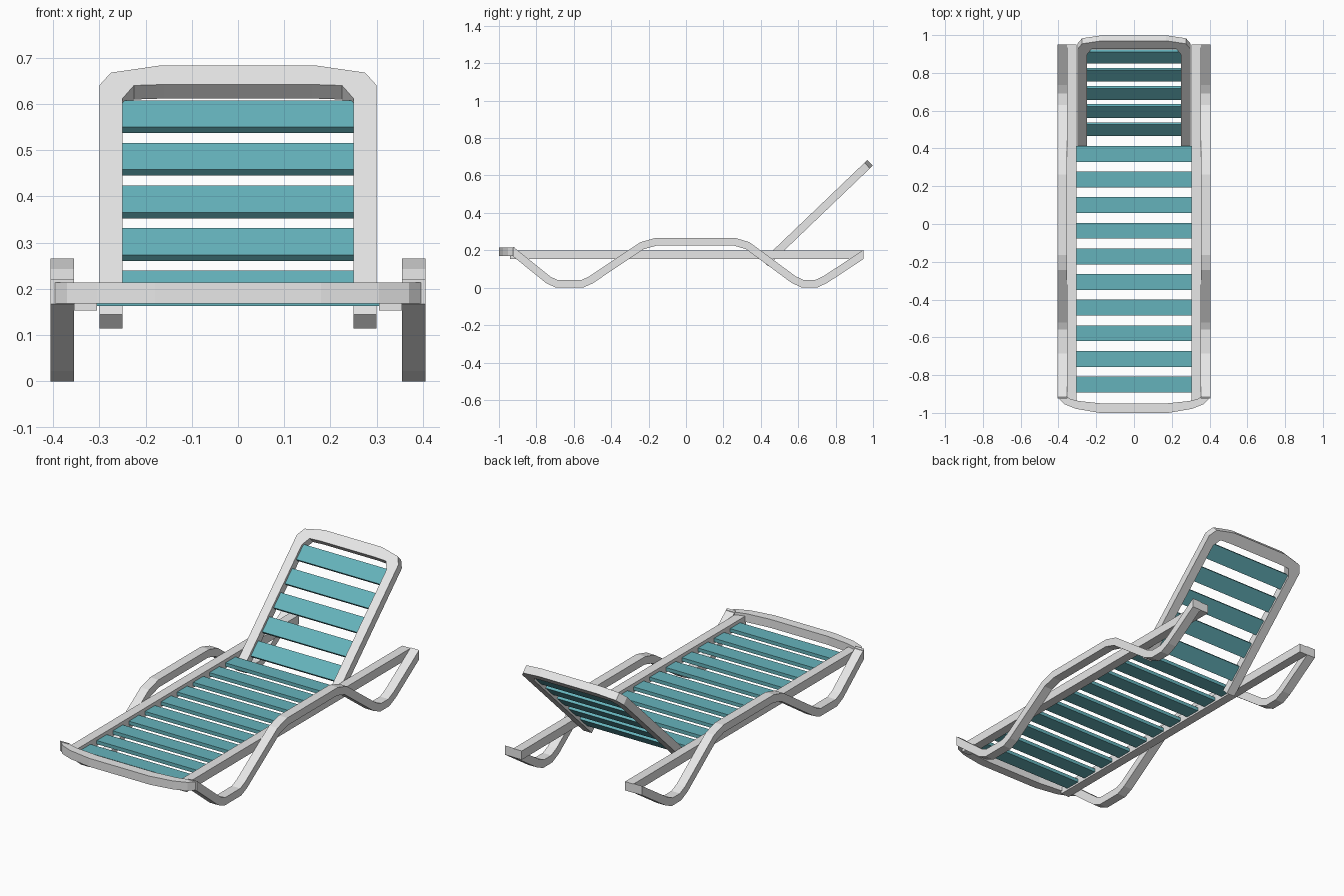
import bpy, bmesh, math
from mathutils import Vector

if "Cube" in bpy.data.objects:
    bpy.data.objects.remove(bpy.data.objects["Cube"])


def material(name, rgb):
    m = bpy.data.materials.new(name)
    m.diffuse_color = (*rgb, 1)
    m.use_nodes = True
    m.node_tree.nodes["Principled BSDF"].inputs["Base Color"].default_value = m.diffuse_color
    return m


GREY = material("light grey frame", (0.8, 0.8, 0.8))
TEAL = material("teal slats", (0.13, 0.45, 0.50))


def strip(name, edge_a, edge_b, lo, hi, place, mat):
    """Solid band between two matching 2D edges, extruded lo..hi, placed in 3D."""
    bm = bmesh.new()
    rings = []
    for a, b in zip(edge_a, edge_b):
        corners = [(a, lo), (b, lo), (b, hi), (a, hi)]
        rings.append([bm.verts.new(place(p[0], p[1], d)) for p, d in corners])
    for r, s in zip(rings, rings[1:]):
        for i in range(4):
            j = (i + 1) % 4
            bm.faces.new((r[i], r[j], s[j], s[i]))
    bm.faces.new(rings[0])
    bm.faces.new(rings[-1])
    bmesh.ops.recalc_face_normals(bm, faces=bm.faces)
    mesh = bpy.data.meshes.new(name)
    bm.to_mesh(mesh)
    bm.free()
    mesh.materials.append(mat)
    ob = bpy.data.objects.new(name, mesh)
    bpy.context.collection.objects.link(ob)
    return ob


def offset(path, dist):
    """Mitred offset of a 2D path, with vertical cuts at both ends."""
    pts = [Vector(p) for p in path]
    out = []
    for i, p in enumerate(pts):
        d0 = (p - pts[i - 1]).normalized() if i else None
        d1 = (pts[i + 1] - p).normalized() if i < len(pts) - 1 else None
        if d0 is None or d1 is None:
            d = d0 or d1
            out.append(p + Vector((0, dist / d.x)))
        else:
            n0, n1 = Vector((-d0.y, d0.x)), Vector((-d1.y, d1.x))
            m = (n0 + n1).normalized()
            out.append(p + m * (dist / m.dot(n0)))
    return out


def mirrored(half):
    """Left-to-right path from the points of its right half (outside first)."""
    return [(-x, y) for x, y in half] + [(x, y) for x, y in reversed(half)]


def flat(x, y, d):
    return (x, y, d)


# Bent side legs and straight side rails
LEG = [(-0.925, 0.193), (-0.735, 0.04), (-0.69, 0.02), (-0.555, 0.02),
       (-0.51, 0.04), (-0.235, 0.224), (-0.16, 0.245), (0.26, 0.245),
       (0.33, 0.224), (0.575, 0.043), (0.625, 0.02), (0.695, 0.02),
       (0.745, 0.043), (0.95, 0.178)]
for side, s in (("left", -1), ("right", 1)):
    strip(side + "_leg", offset(LEG, 0.021), offset(LEG, -0.02), 0.355, 0.405,
          lambda y, z, d, s=s: (s * d, y, z), GREY)
    strip(side + "_rail", [(s * 0.305, -0.94), (s * 0.305, 0.95)],
          [(s * 0.355, -0.94), (s * 0.355, 0.95)], 0.153, 0.2, flat, GREY)

# Curved bar across the foot end
strip("foot_bar",
      mirrored([(0.405, -0.915), (0.37, -0.953), (0.305, -0.979), (0.18, -1.0)]),
      mirrored([(0.355, -0.915), (0.34, -0.925), (0.295, -0.937), (0.17, -0.95)]),
      0.169, 0.214, flat, GREY)

# Seat slats
for i in range(10):
    y = -0.85 + i * 0.1357
    strip(f"seat_slat_{i + 1}", [(-0.306, y - 0.042), (0.306, y - 0.042)],
          [(-0.306, y + 0.042), (0.306, y + 0.042)], 0.163, 0.182, flat, TEAL)

# Tilted backrest: x across, v up the slope, d depth behind the front face
C, S = math.cos(math.radians(43.75)), math.sin(math.radians(43.75))


def tilted(x, v, d):
    return (x, 0.408 + v * C + d * S, 0.145 + v * S - d * C)


strip("backrest_frame",
      mirrored([(0.3, 0), (0.3, 0.716), (0.275, 0.756), (0.17, 0.778)]),
      mirrored([(0.25, 0), (0.25, 0.675), (0.225, 0.716), (0.16, 0.719)]),
      0, 0.042, tilted, GREY)

# Backrest slats
for i in range(5):
    v = 0.067 + i * 0.133
    strip(f"backrest_slat_{i + 1}", [(-0.251, v), (0.251, v)],
          [(-0.251, v + 0.084), (0.251, v + 0.084)], 0.013, 0.031, tilted, TEAL)
